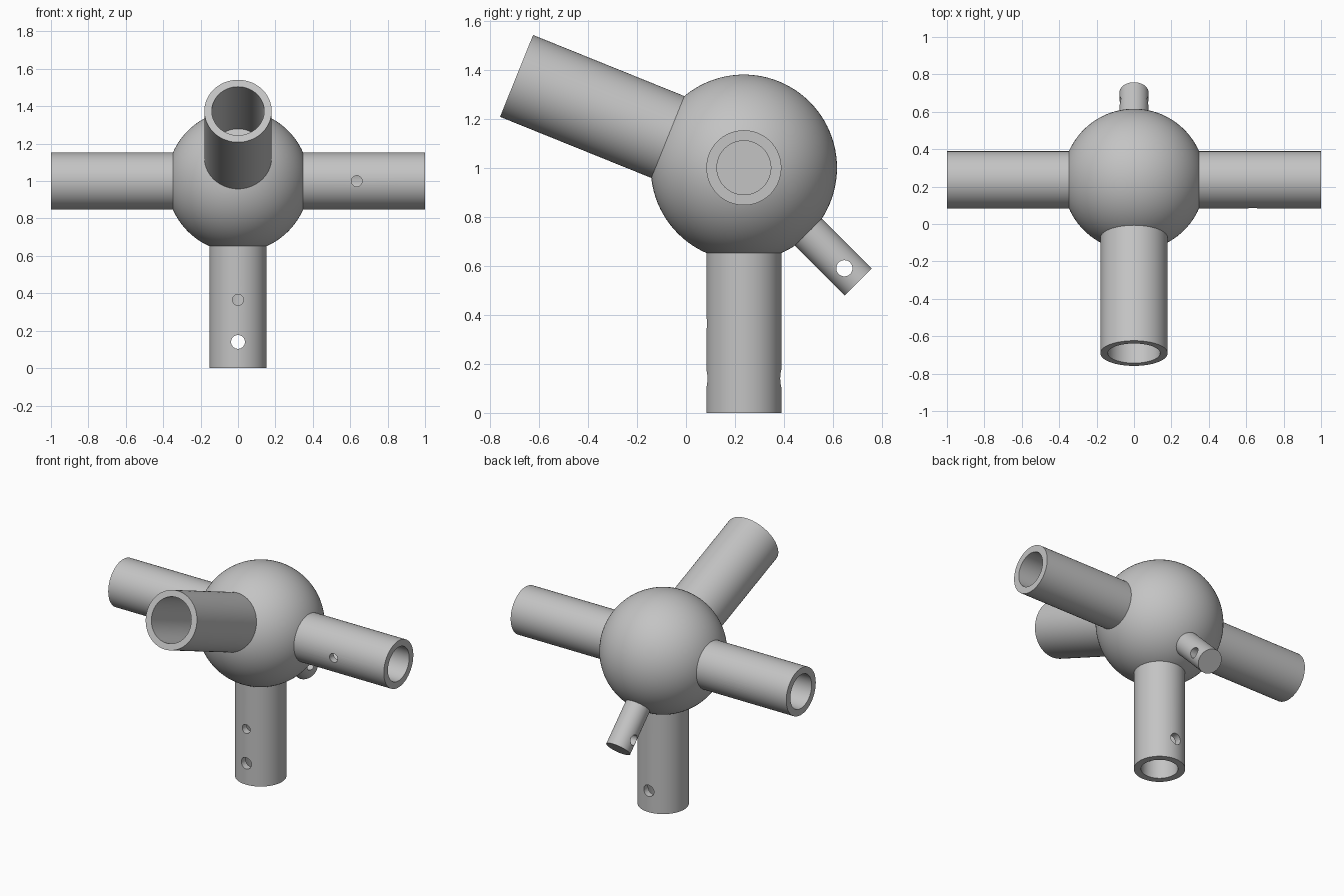
import bpy
import bmesh
import math
from mathutils import Vector, Matrix

if "Cube" in bpy.data.objects:
    bpy.data.objects.remove(bpy.data.objects["Cube"])

CENTRE = Vector((0, 0.236, 1.0))
BALL_RADIUS = 0.38
ROOT = 0.3          # arms start inside the ball
BORE_DEPTH = 0.6

grey = bpy.data.materials.new("plain grey")
grey.use_nodes = True
grey.diffuse_color = (0.55, 0.55, 0.55, 1)
grey.node_tree.nodes["Principled BSDF"].inputs["Base Color"].default_value = (0.55, 0.55, 0.55, 1)


def make_object(name, bm):
    mesh = bpy.data.meshes.new(name)
    bmesh.ops.recalc_face_normals(bm, faces=bm.faces)
    bm.to_mesh(mesh)
    bm.free()
    mesh.materials.append(grey)
    obj = bpy.data.objects.new(name, mesh)
    bpy.context.collection.objects.link(obj)
    return obj


def aim(origin, direction):
    """Matrix that turns local z along a direction, from an origin."""
    turn = Vector(direction).to_track_quat('Z', 'Y').to_matrix().to_4x4()
    return Matrix.Translation(origin) @ turn


def lathe(name, profile, direction, steps=96):
    """Spin a radius/height profile about an axis through the ball centre."""
    bm = bmesh.new()
    verts = [bm.verts.new((r, 0, h)) for r, h in profile]
    edges = [bm.edges.new(pair) for pair in zip(verts, verts[1:])]
    bmesh.ops.spin(bm, geom=verts + edges, cent=(0, 0, 0), axis=(0, 0, 1),
                   angle=math.tau, steps=steps)
    bmesh.ops.remove_doubles(bm, verts=bm.verts, dist=1e-5)
    bm.transform(aim(CENTRE, direction))
    return make_object(name, bm)


def drill(obj, arm_dir, distance, radius, side, through=False):
    """Cut a round cross hole through one wall, or through both."""
    reach = 0.3
    bm = bmesh.new()
    bmesh.ops.create_cone(bm, cap_ends=True, segments=40, radius1=radius,
                          radius2=radius, depth=reach * (2 if through else 1))
    start = CENTRE + Vector(arm_dir) * distance
    if not through:
        start = start + Vector(side) * reach / 2
    bm.transform(aim(start, side))
    cutter = make_object("hole_cutter", bm)
    cutter.hide_render = True
    mod = obj.modifiers.new("hole", 'BOOLEAN')
    mod.operation = 'DIFFERENCE'
    mod.solver = 'EXACT'
    mod.object = cutter
    bpy.context.view_layer.objects.active = obj
    bpy.ops.object.modifier_apply(modifier=mod.name)
    bpy.data.objects.remove(cutter)


def tube(name, direction, radius, bore, length=1.0):
    floor = length - BORE_DEPTH
    return lathe(name, [(0, ROOT), (radius, ROOT), (radius, length),
                        (bore, length), (bore, floor), (0, floor)], direction)


# Central ball
bm = bmesh.new()
bmesh.ops.create_uvsphere(bm, u_segments=96, v_segments=48, radius=BALL_RADIUS)
bm.transform(Matrix.Translation(CENTRE))
parts = [make_object("central_ball", bm)]

# Side tubes, with set screw holes on opposite faces
for name, s in (("left_tube", 1), ("right_tube", -1)):
    arm = tube(name, (s, 0, 0), 0.153, 0.11)
    drill(arm, (s, 0, 0), 0.635, 0.029, (0, -s, 0))
    parts.append(arm)

# Lower tube, with a set screw hole and a pin hole through both walls
down = (0, 0, -1)
lower = tube("lower_tube", down, 0.153, 0.11)
drill(lower, down, 0.635, 0.029, (0, -1, 0))
drill(lower, down, 0.86, 0.037, (0, -1, 0), through=True)
parts.append(lower)

# Wide front tube, tilted upward
tilt = math.radians(22)
forward = (0, -math.cos(tilt), math.sin(tilt))
front = tube("front_tube", forward, 0.18, 0.14)
drill(front, forward, 0.635, 0.029, (-1, 0, 0))
parts.append(front)

# Solid rear peg with an eyelet
slant = (0, math.sqrt(0.5), -math.sqrt(0.5))
peg = lathe("rear_peg", [(0, ROOT), (0.078, ROOT), (0.078, 0.66), (0, 0.66)], slant)
drill(peg, slant, 0.58, 0.033, (1, 0, 0), through=True)
parts.append(peg)

# Smooth round walls, sharp rims
bpy.ops.object.select_all(action='DESELECT')
for part in parts:
    part.select_set(True)
bpy.context.view_layer.objects.active = parts[0]
bpy.ops.object.shade_smooth_by_angle(angle=math.radians(30))
